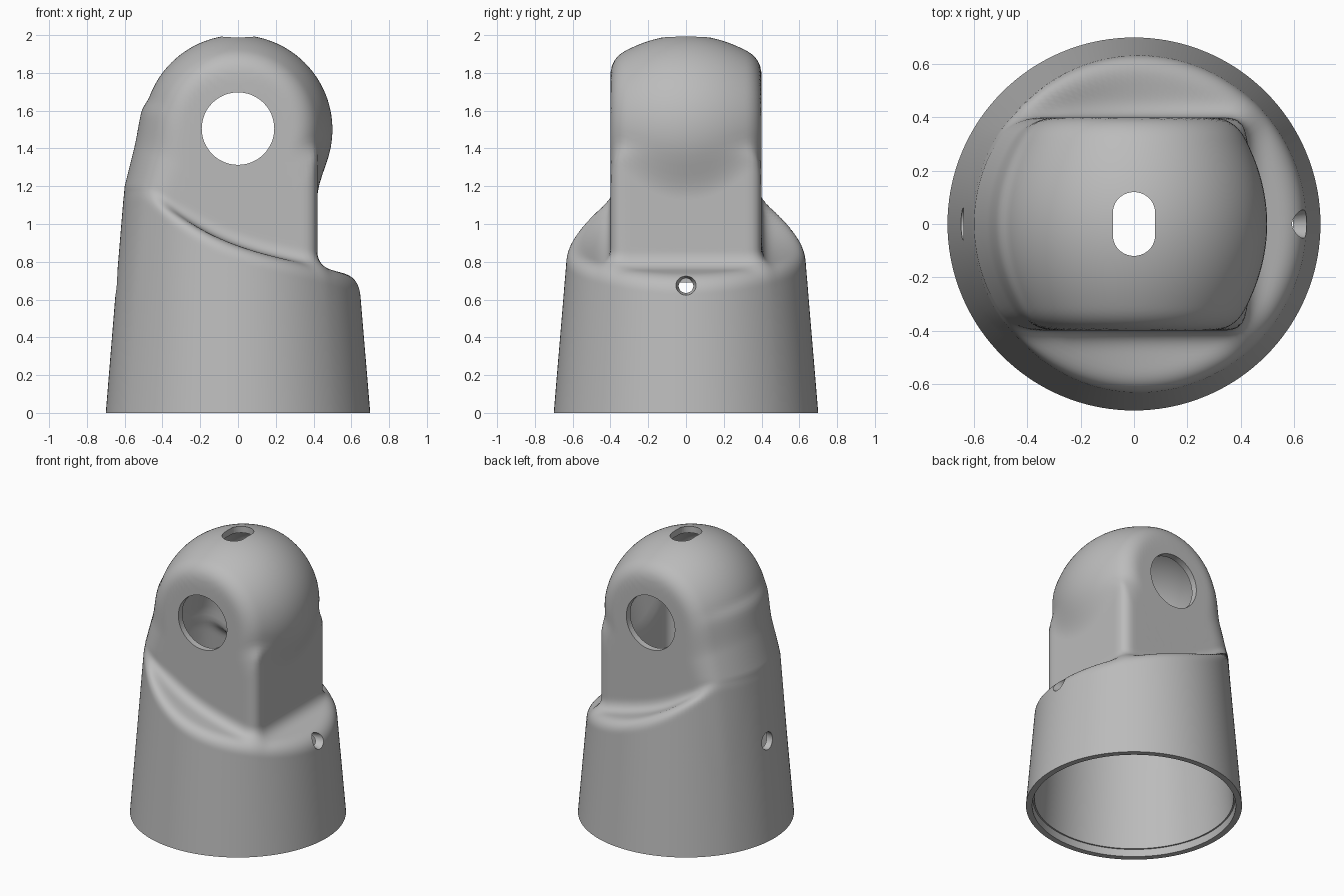
import bpy, bmesh, math
from mathutils import Matrix, Vector

if "Cube" in bpy.data.objects:
    bpy.data.objects.remove(bpy.data.objects["Cube"])

SEG = 144
CENTRE_Z = 0.6
WALL = 0.045

grey = bpy.data.materials.new("light grey")
grey.diffuse_color = (0.5, 0.5, 0.5, 1)
grey.use_nodes = True
grey.node_tree.nodes["Principled BSDF"].inputs["Base Color"].default_value = grey.diffuse_color


def smin(a, b, k):
    h = max(k - abs(a - b), 0) / k
    return min(a, b) - h * h * k / 4


def smax(a, b, k):
    return -smin(-a, -b, k)


def body(x, y, z):
    """Blended body field, negative inside."""
    r = math.hypot(x, y)
    cone_r = 0.70 - z / 12
    # tapered skirt cut by a curved, sloping shoulder
    shoulder = smin(0.885 - 0.36*x + 0.4*x*x - 0.4*x**3, 1.2, 0.05)
    skirt = smax(r - cone_r, z - shoulder, 0.08)
    # column rising from the skirt, flat on the right
    column = max(r - min(cone_r, 0.60 - 0.25 * (z - 1.2)), x - 0.42)
    column = smax(column, z - (1.5 - 0.25 * x), 0.06)
    # barrel-shaped head with flat cheeks
    barrel = math.hypot(x, z - 1.5) - (0.5 - y * y / 1.24)
    post = smax(smin(barrel, column, 0.06), abs(y) - 0.4, 0.08)
    fillet = 0.004 + 0.08 * min(max((x + 0.6) / 0.35, 0), 1)
    return smin(skirt, post, fillet)


def hit(theta, elev, level):
    """Distance from the centre to the field level along a direction."""
    dx = math.cos(elev) * math.cos(theta)
    dy = math.cos(elev) * math.sin(theta)
    dz = math.sin(elev)
    lo, hi = 0.0, 1.6
    for _ in range(16):
        t = (lo + hi) / 2
        if body(t * dx, t * dy, CENTRE_Z + t * dz) < level:
            lo = t
        else:
            hi = t
    return Vector((lo * dx, lo * dy, CENTRE_Z + lo * dz))


def angles():
    return [2 * math.pi * i / SEG for i in range(SEG)]


def circle(bm, r, z):
    return [bm.verts.new((r * math.cos(a), r * math.sin(a), z)) for a in angles()]


def dome(bm, rows, level):
    rings = [[bm.verts.new(hit(a, math.radians(88) * j / rows, level)) for a in angles()]
             for j in range(rows + 1)]
    return rings, bm.verts.new(hit(0, math.pi / 2, level))


def bridge(bm, a, b):
    for i in range(SEG):
        j = (i + 1) % SEG
        bm.faces.new((a[i], a[j], b[j], b[i]))


# hollow shell: outer dome, skirt, stepped bottom rim, inner dome
bm = bmesh.new()
outer, top = dome(bm, 96, 0)
inner, inner_top = dome(bm, 48, -WALL)
rim = [circle(bm, 0.70, 0), circle(bm, 0.66, 0),
       circle(bm, 0.655, 0.05), circle(bm, 0.645, 0.05)]
chain = outer[::-1] + rim + inner
for a, b in zip(chain, chain[1:]):
    bridge(bm, a, b)
for ring, pole in ((outer[-1], top), (inner[-1], inner_top)):
    for i in range(SEG):
        bm.faces.new((ring[i], ring[(i + 1) % SEG], pole))
bmesh.ops.recalc_face_normals(bm, faces=bm.faces[:])
mesh = bpy.data.meshes.new("swivel_housing")
bm.to_mesh(mesh)
bm.free()
housing = bpy.data.objects.new("swivel_housing", mesh)
mesh.materials.append(grey)
bpy.context.collection.objects.link(housing)

# cutters: cross bore, side holes, top slot
bm = bmesh.new()


def bore(r1, r2, depth, matrix):
    bmesh.ops.create_cone(bm, cap_ends=True, segments=48, radius1=r1, radius2=r2,
                          depth=depth, matrix=matrix)


along_x = Matrix.Rotation(math.pi / 2, 4, 'Y')
bore(0.192, 0.192, 1.2, Matrix.Translation((0, 0, 1.505)) @ Matrix.Rotation(math.pi / 2, 4, 'X'))
bore(0.034, 0.062, 0.12, Matrix.Translation((0.61, 0, 0.68)) @ along_x)
bore(0.06, 0.06, 0.2, Matrix.Translation((-0.64, 0, 0.68)) @ along_x)
slot = []
for i in range(32):
    a = 2 * math.pi * (i + 0.5) / 32
    y = 0.08 * math.sin(a)
    slot.append(bm.verts.new((0.08 * math.cos(a), y + math.copysign(0.04, y), 1.75)))
face = bm.faces.new(slot)
up = bmesh.ops.extrude_face_region(bm, geom=[face])["geom"]
bmesh.ops.translate(bm, vec=(0, 0, 0.5), verts=[v for v in up if isinstance(v, bmesh.types.BMVert)])
bmesh.ops.recalc_face_normals(bm, faces=bm.faces[:])
cut_mesh = bpy.data.meshes.new("hole_cutter")
bm.to_mesh(cut_mesh)
bm.free()
cutter = bpy.data.objects.new("hole_cutter", cut_mesh)
cut_mesh.materials.append(grey)
cutter.hide_render = True
bpy.context.collection.objects.link(cutter)

mod = housing.modifiers.new("holes", 'BOOLEAN')
mod.operation = 'DIFFERENCE'
mod.solver = 'EXACT'
mod.object = cutter
bpy.context.view_layer.objects.active = housing
housing.select_set(True)
bpy.ops.object.modifier_apply(modifier="holes")
bpy.data.objects.remove(cutter)
bpy.ops.object.shade_smooth_by_angle(angle=math.radians(35))
